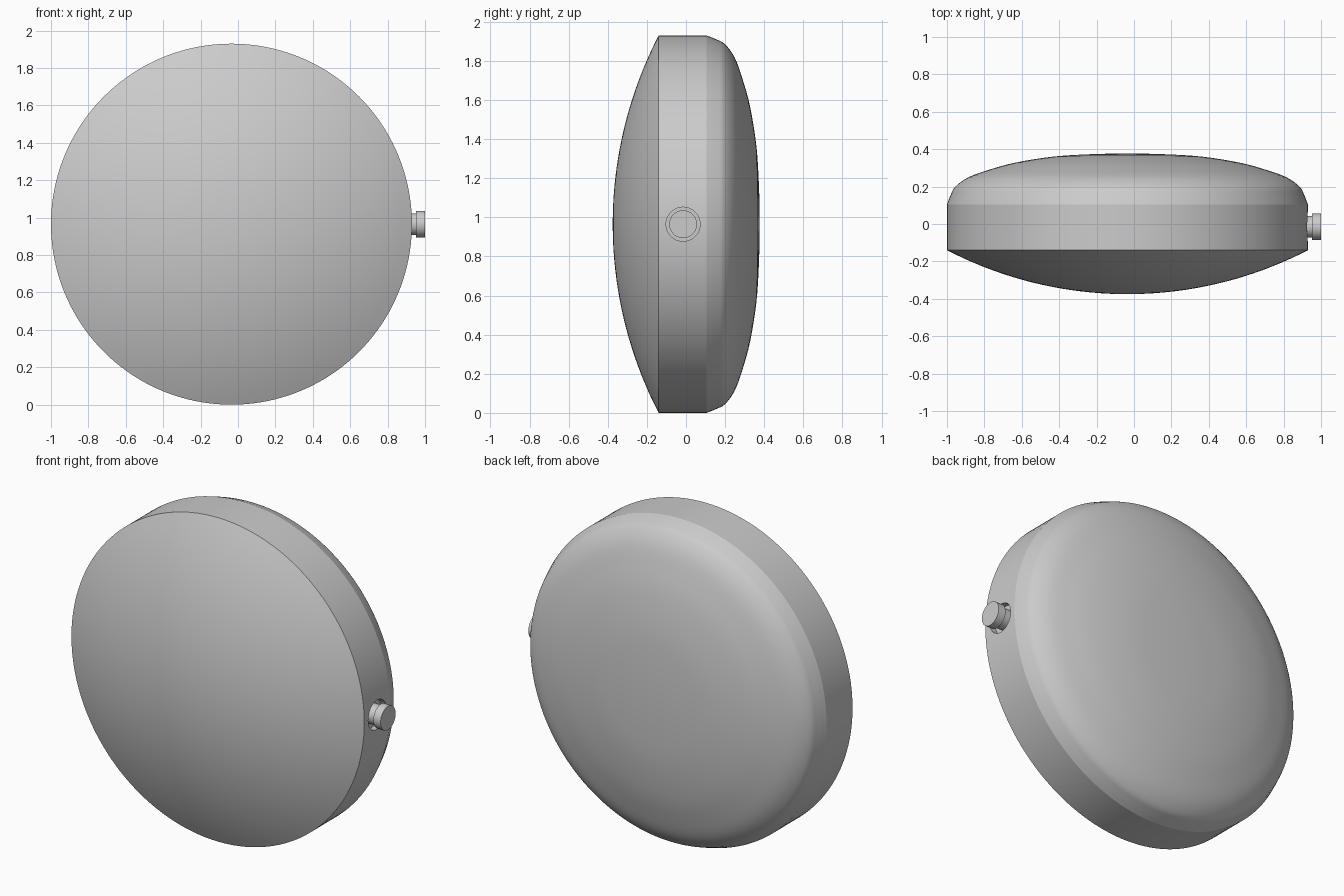
import bpy, bmesh, math
from mathutils import Vector, Matrix

if "Cube" in bpy.data.objects:
    bpy.data.objects.remove(bpy.data.objects["Cube"])

CENTRE = Vector((-0.035, 0, 0.965))
RADIUS = 0.965
CROWN_Y = -0.015

grey = bpy.data.materials.new("plain grey")
grey.use_nodes = True
grey.diffuse_color = (0.6, 0.6, 0.6, 1)
grey.node_tree.nodes["Principled BSDF"].inputs["Base Color"].default_value = (0.6, 0.6, 0.6, 1)


def lathe(name, profile, matrix, steps):
    """Spin (radius, height) points around local z, then place the result."""
    bm = bmesh.new()
    verts = [bm.verts.new((r, 0, h)) for r, h in profile]
    edges = [bm.edges.new(pair) for pair in zip(verts, verts[1:])]
    bmesh.ops.spin(bm, geom=verts + edges, cent=(0, 0, 0), axis=(0, 0, 1),
                   angle=2 * math.pi, steps=steps, use_merge=True)
    bmesh.ops.remove_doubles(bm, verts=bm.verts, dist=0.0001)
    bmesh.ops.transform(bm, matrix=matrix, verts=bm.verts)
    bmesh.ops.recalc_face_normals(bm, faces=bm.faces)
    mesh = bpy.data.meshes.new(name)
    bm.to_mesh(mesh)
    bm.free()
    mesh.materials.append(grey)
    obj = bpy.data.objects.new(name, mesh)
    bpy.context.collection.objects.link(obj)
    return obj


def activate(obj):
    bpy.ops.object.select_all(action='DESELECT')
    obj.select_set(True)
    bpy.context.view_layer.objects.active = obj


def smooth_path(points, n=4):
    """Catmull-Rom curve through the points."""
    pts = [Vector(p) for p in points]
    pts = [2 * pts[0] - pts[1]] + pts + [Vector((-pts[-2].x, pts[-2].y))]
    out = []
    for a, b, c, d in zip(pts, pts[1:], pts[2:], pts[3:]):
        for i in range(n):
            t = i / n
            out.append((b * 2 + (c - a) * t + (a * 2 - b * 5 + c * 4 - d) * t ** 2
                        + (b * 3 - a - c * 3 + d) * t ** 3) / 2)
    return out + [pts[-2]]


# Case: domed front, straight band, rounded back
sag = 0.235
sphere = (RADIUS ** 2 + sag ** 2) / (2 * sag)
front = []
for i in range(21):
    r = RADIUS * i / 20
    front.append((r, -0.375 + sphere - math.sqrt(sphere ** 2 - r ** 2)))
back = smooth_path([(RADIUS, 0.105), (0.945, 0.155), (0.92, 0.2), (0.85, 0.25),
                    (0.74, 0.29), (0.6, 0.328), (0.4, 0.36), (0.2, 0.373), (0, 0.377)])
to_y = Matrix.Translation(CENTRE) @ Matrix.Rotation(-math.pi / 2, 4, 'X')
case = lathe("case", front + [tuple(p) for p in back], to_y, 160)

# Round recess for the crown in the right-hand side of the band
to_x = Matrix.Translation((0, CROWN_Y, CENTRE.z)) @ Matrix.Rotation(math.pi / 2, 4, 'Y')
cutter = lathe("recess_cutter", [(0, 0.89), (0.087, 0.89), (0.087, 1.1), (0, 1.1)], to_x, 48)
cutter.hide_render = True
cut = case.modifiers.new("recess", 'BOOLEAN')
cut.operation = 'DIFFERENCE'
cut.solver = 'EXACT'
cut.object = cutter
activate(case)
bpy.ops.object.modifier_apply(modifier=cut.name)
bpy.data.objects.remove(cutter)

# Crown: narrow stem and wider head
crown = lathe("crown", [(0, 0.88), (0.058, 0.88), (0.058, 0.952), (0.071, 0.952),
                        (0.071, 1.0), (0, 1.0)], to_x, 48)

for obj in (case, crown):
    activate(obj)
    bpy.ops.object.shade_smooth_by_angle(angle=math.radians(18))
